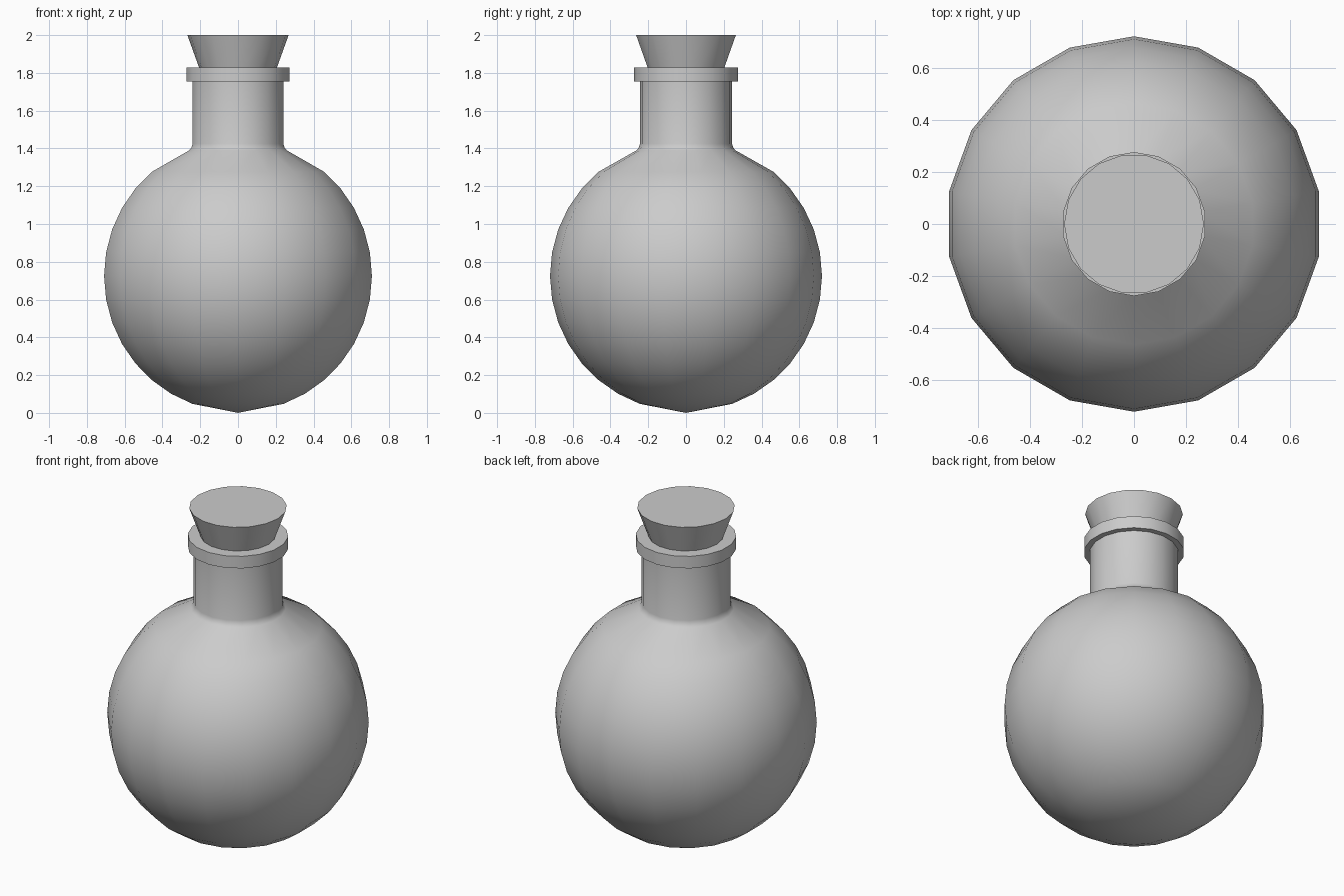
import bpy, bmesh
from math import sin, cos, pi, radians

if "Cube" in bpy.data.objects:
    bpy.data.objects.remove(bpy.data.objects["Cube"])

SIDES = 18


def lathe(name, profile, start, smooth_angle):
    """Spin an (r, z) profile around z; radius 0 makes a pole."""
    bm = bmesh.new()
    rings = []
    for r, z in profile:
        if r == 0:
            rings.append([bm.verts.new((0, 0, z))])
        else:
            rings.append([bm.verts.new((r * cos(start + 2 * pi * i / SIDES),
                                        r * sin(start + 2 * pi * i / SIDES), z))
                          for i in range(SIDES)])
    for a, b in zip(rings, rings[1:]):
        for i in range(SIDES):
            j = (i + 1) % SIDES
            if len(a) == 1:
                bm.faces.new((a[0], b[j], b[i]))
            else:
                bm.faces.new((a[i], a[j], b[j], b[i]))
    # flat lids on open ends
    if len(rings[-1]) > 1:
        bm.faces.new(rings[-1])
    if len(rings[0]) > 1:
        bm.faces.new(rings[0])
    bmesh.ops.recalc_face_normals(bm, faces=bm.faces)
    mesh = bpy.data.meshes.new(name)
    bm.to_mesh(mesh)
    bm.free()
    obj = bpy.data.objects.new(name, mesh)
    bpy.context.collection.objects.link(obj)
    bpy.ops.object.select_all(action='DESELECT')
    obj.select_set(True)
    bpy.context.view_layer.objects.active = obj
    bpy.ops.object.shade_smooth_by_angle(angle=radians(smooth_angle))
    return obj


# Flask: round bowl, shoulder, neck and lip in one profile
R, CZ = 0.72, 0.725
bowl = [(0, 0.0)] + [(R * cos(radians(e)), CZ + R * sin(radians(e)))
                     for e in range(-70, 51, 10)]
neck = [(0.262, 1.39), (0.25, 1.405), (0.244, 1.425), (0.244, 1.755)]
lip = [(0.276, 1.755), (0.276, 1.828), (0.2, 1.828), (0.2, 1.72)]
lathe("flask", bowl + neck + lip, pi / 2, 40)

# Tapered stopper sitting in the mouth
lathe("stopper", [(0.17, 1.73), (0.206, 1.828), (0.268, 2.0)], 0, 40)
